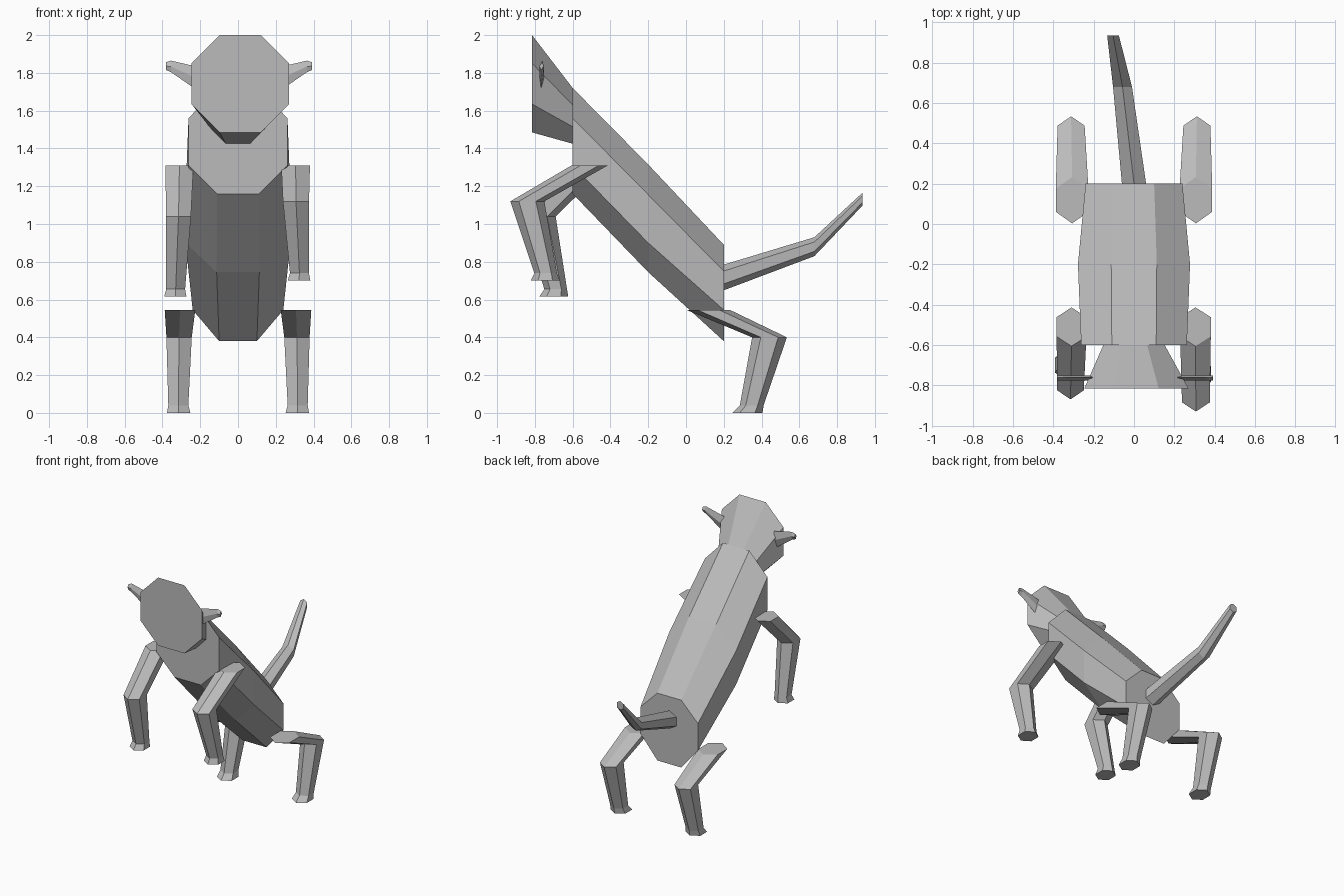
import bpy, bmesh
from math import sin, cos, pi

if "Cube" in bpy.data.objects:
    bpy.data.objects.remove(bpy.data.objects["Cube"], do_unlink=True)

grey = bpy.data.materials.new("plain_grey")
grey.use_nodes = True
tone = (0.5, 0.5, 0.5, 1)
grey.diffuse_color = tone
grey.node_tree.nodes["Principled BSDF"].inputs["Base Color"].default_value = tone


def loft(name, rings):
    """Skin a closed, flat-shaded tube through rings of equal point count."""
    bm = bmesh.new()
    loops = [[bm.verts.new(p) for p in ring] for ring in rings]
    for a, b in zip(loops, loops[1:]):
        n = len(a)
        for i in range(n):
            j = (i + 1) % n
            bm.faces.new((a[i], a[j], b[j], b[i]))
    bm.faces.new(loops[0])
    bm.faces.new(loops[-1])
    bmesh.ops.recalc_face_normals(bm, faces=bm.faces)
    mesh = bpy.data.meshes.new(name)
    bm.to_mesh(mesh)
    bm.free()
    mesh.materials.append(grey)
    obj = bpy.data.objects.new(name, mesh)
    bpy.context.collection.objects.link(obj)
    return obj


def octagon(y, half, flat, heights, cx=0):
    """Upright octagon; heights run bottom, lower side, upper side, top."""
    widths = (flat, half, half, flat)
    right = [(cx + w, y, z) for w, z in zip(widths, heights)]
    left = [(cx - w, y, z) for w, z in zip(widths, heights)]
    return right + left[::-1]


def hexagon(centre, rx, r, plane):
    """Hexagon with points along y (flat plane) or z (upright plane)."""
    x, y, z = centre
    ring = []
    for i in range(6):
        a = i * pi / 3
        u, v = rx * sin(a) / sin(pi / 3), r * cos(a)
        ring.append((x + u, y + v, z) if plane == "flat" else (x + u, y, z + v))
    return ring


# Body and head
loft("body", [
    octagon(-0.6, 0.262, 0.11, (1.16, 1.31, 1.56, 1.72)),
    octagon(-0.2, 0.278, 0.113, (0.745, 0.9, 1.155, 1.315)),
    octagon(0.2, 0.24, 0.1, (0.38, 0.545, 0.75, 0.89)),
])
loft("head", [
    octagon(-0.815, 0.258, 0.11, (1.485, 1.635, 1.85, 2.0), 0.012),
    octagon(-0.6, 0.152, 0.065, (1.425, 1.515, 1.63, 1.72)),
])

# Tail
loft("tail", [
    hexagon((0, 0.2, 0.717), 0.06, 0.068, "upright"),
    hexagon((-0.057, 0.68, 0.88), 0.047, 0.05, "upright"),
    hexagon((-0.104, 0.935, 1.132), 0.029, 0.034, "upright"),
])

# Ears: thin blades pointing sideways
ear_profile = [(0.21, 1.7, 1.83), (0.36, 1.804, 1.865), (0.387, 1.815, 1.856)]
for side, name in ((1, "left_ear"), (-1, "right_ear")):
    rings = []
    for x, low, high in ear_profile:
        mid = (low + high) / 2
        px = side * x + 0.005
        rings.append([(px, -0.768, low), (px, -0.752, mid),
                      (px, -0.762, high), (px, -0.776, mid)])
    loft(name, rings)


# Legs: hip, knee, ankle, foot as (x, y, z, half width, half depth)
def leg(name, side, joints):
    loft(name, [hexagon((side * x, y, z), rx, ry, "flat")
                for x, y, z, rx, ry in joints])


leg("left_front_leg", 1, [
    (0.305, -0.51, 1.31, 0.076, 0.096), (0.307, -0.84, 1.12, 0.069, 0.09),
    (0.325, -0.743, 0.74, 0.05, 0.06), (0.323, -0.745, 0.7, 0.06, 0.077)])
leg("right_front_leg", -1, [
    (0.31, -0.51, 1.31, 0.074, 0.096), (0.315, -0.78, 1.04, 0.066, 0.09),
    (0.33, -0.69, 0.655, 0.05, 0.06), (0.332, -0.7, 0.615, 0.059, 0.077)])
for side, name in ((1, "left_hind_leg"), (-1, "right_hind_leg")):
    leg(name, side, [
        (0.307, 0.118, 0.545, 0.081, 0.115), (0.312, 0.442, 0.4, 0.067, 0.092),
        (0.316, 0.348, 0.04, 0.053, 0.063), (0.314, 0.325, 0, 0.062, 0.08)])
